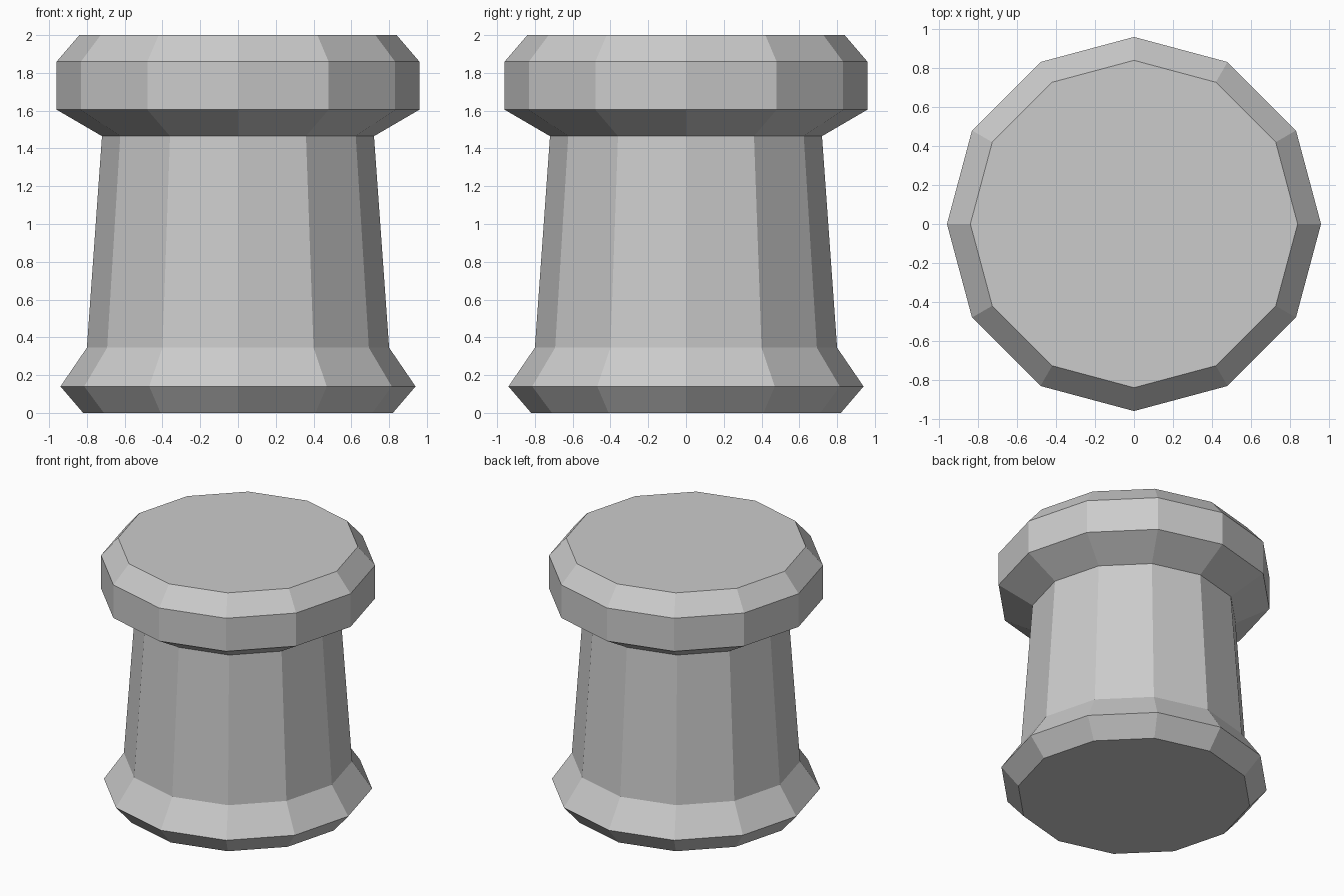
import bpy
import bmesh
from math import cos, sin, tau

cube = bpy.data.objects.get("Cube")
if cube:
    bpy.data.objects.remove(cube, do_unlink=True)

SIDES = 12

grey = bpy.data.materials.new("light_grey")
grey.use_nodes = True
colour = (0.6, 0.6, 0.6, 1)
grey.diffuse_color = colour
grey.node_tree.nodes["Principled BSDF"].inputs["Base Color"].default_value = colour

# Radius and height of each ring: flared foot, tapered shaft, bevelled cap
profile = [
    (0.82, 0.0), (0.94, 0.14), (0.80, 0.345),
    (0.72, 1.465), (0.96, 1.605), (0.96, 1.86), (0.84, 2.0),
]


def lathe(name, profile, material):
    """Turn a profile into a closed, flat-faced solid."""
    bm = bmesh.new()
    rings = [[bm.verts.new((r * cos(tau * i / SIDES), r * sin(tau * i / SIDES), z))
              for i in range(SIDES)] for r, z in profile]
    for low, high in zip(rings, rings[1:]):
        for i in range(SIDES):
            j = (i + 1) % SIDES
            bm.faces.new((low[i], low[j], high[j], high[i]))
    bm.faces.new(rings[0][::-1])
    bm.faces.new(rings[-1])
    mesh = bpy.data.meshes.new(name)
    bm.to_mesh(mesh)
    bm.free()
    mesh.materials.append(material)
    obj = bpy.data.objects.new(name, mesh)
    bpy.context.collection.objects.link(obj)
    return obj


lathe("bollard", profile, grey)
